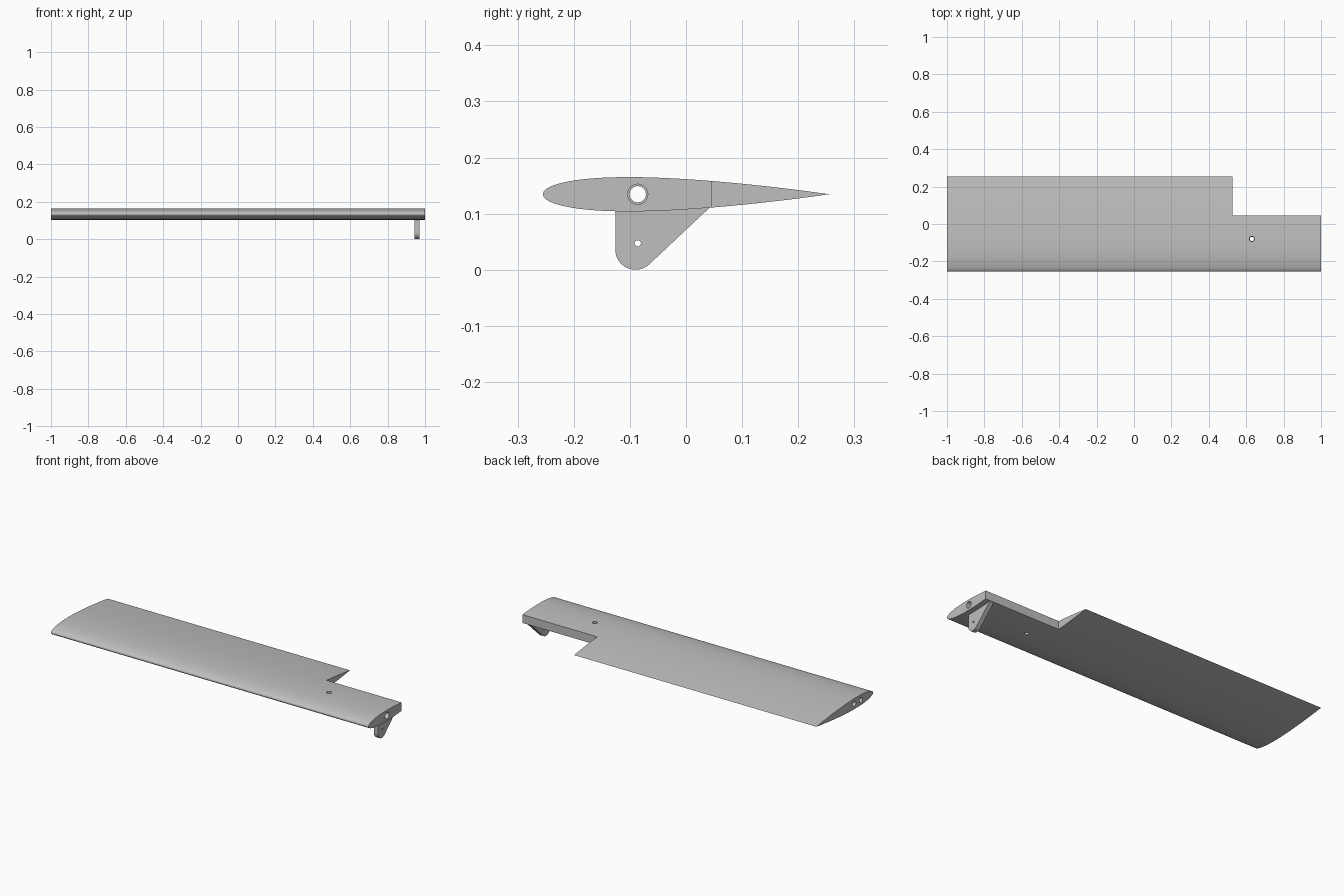
import bpy, bmesh, math
from mathutils import Matrix, Vector

cube = bpy.data.objects.get("Cube")
if cube:
    bpy.data.objects.remove(cube, do_unlink=True)

CHORD, THICK, MID_Z = 0.51, 0.12, 0.1345
BORE_Y = -0.086

grey = bpy.data.materials.new("light_grey")
grey.use_nodes = True
grey.diffuse_color = (0.52, 0.52, 0.52, 1)
for node in grey.node_tree.nodes:
    if node.type == 'BSDF_PRINCIPLED':
        node.inputs["Base Color"].default_value = grey.diffuse_color


def finish_mesh(name, bm):
    bmesh.ops.recalc_face_normals(bm, faces=bm.faces)
    mesh = bpy.data.meshes.new(name)
    bm.to_mesh(mesh)
    bm.free()
    mesh.materials.append(grey)
    obj = bpy.data.objects.new(name, mesh)
    bpy.context.collection.objects.link(obj)
    return obj


def extrude_profile(name, points, x0, x1):
    """Extrude a (y, z) outline along x."""
    bm = bmesh.new()
    face = bm.faces.new([bm.verts.new((x0, y, z)) for y, z in points])
    new = bmesh.ops.extrude_face_region(bm, geom=[face])["geom"]
    verts = [v for v in new if isinstance(v, bmesh.types.BMVert)]
    bmesh.ops.translate(bm, verts=verts, vec=(x1 - x0, 0, 0))
    return finish_mesh(name, bm)


def rod(start, end, radius):
    """Cylindrical cutter between two points."""
    a, b = Vector(start), Vector(end)
    turn = (b - a).to_track_quat('Z', 'Y').to_matrix().to_4x4()
    bm = bmesh.new()
    bmesh.ops.create_cone(bm, cap_ends=True, segments=32, radius1=radius,
                          radius2=radius, depth=(b - a).length,
                          matrix=Matrix.Translation((a + b) / 2) @ turn)
    return finish_mesh("cutter", bm)


def select_only(obj):
    bpy.ops.object.select_all(action='DESELECT')
    obj.select_set(True)
    bpy.context.view_layer.objects.active = obj


def cut(obj, cutter):
    cutter.hide_render = True
    mod = obj.modifiers.new("cut", 'BOOLEAN')
    mod.operation, mod.solver, mod.object = 'DIFFERENCE', 'EXACT', cutter
    select_only(obj)
    bpy.ops.object.modifier_apply(modifier=mod.name)
    bpy.data.objects.remove(cutter, do_unlink=True)


def smooth(obj):
    select_only(obj)
    bpy.ops.object.shade_smooth_by_angle(angle=math.radians(30))


# Wing: symmetric aerofoil section
def half_thickness(t):
    return 5 * THICK * CHORD * (0.2969 * math.sqrt(t) - 0.126 * t - 0.3516 * t**2
                                + 0.2843 * t**3 - 0.1036 * t**4)


N = 40
stations = [(1 - math.cos(math.pi * i / N)) / 2 for i in range(N + 1)]
upper = [(CHORD * (t - 0.5), MID_Z + half_thickness(t)) for t in stations]
lower = [(CHORD * (t - 0.5), MID_Z - half_thickness(t)) for t in stations[1:-1]]
wing = extrude_profile("wing", upper + lower[::-1], -1, 1)

# Rear corner notch
cut(wing, extrude_profile("cutter", [(0.045, 0), (0.4, 0), (0.4, 0.3), (0.045, 0.3)],
                          0.527, 1.1))

# Spar bore with a wider mouth, and a blind pin bore at the other tip
cut(wing, rod((-1.1, BORE_Y, MID_Z), (1.1, BORE_Y, MID_Z), 0.0145))
cut(wing, rod((0.6, BORE_Y, MID_Z), (1.1, BORE_Y, MID_Z), 0.018))
cut(wing, rod((-1.1, -0.146, MID_Z), (-0.8, -0.146, MID_Z), 0.0135))

# Vertical screw hole
cut(wing, rod((0.63, -0.08, MID_Z), (0.63, -0.08, 0.3), 0.0135))
cut(wing, rod((0.63, -0.08, 0), (0.63, -0.08, 0.14), 0.011))
smooth(wing)

# Control horn: rounded tip below the wing
R, CY = 0.036, -0.09
arc = [math.radians(180 + 133 * i / 20) for i in range(21)]
outline = [(CY - R, 0.112)]
outline += [(CY + R * math.cos(a), R + R * math.sin(a)) for a in arc]
outline += [(0.042, 0.1105), (0.042, 0.112)]
horn = extrude_profile("control_horn", outline, 0.945, 0.97)
cut(horn, rod((0.9, BORE_Y, 0.047), (1, BORE_Y, 0.047), 0.0055))
smooth(horn)
